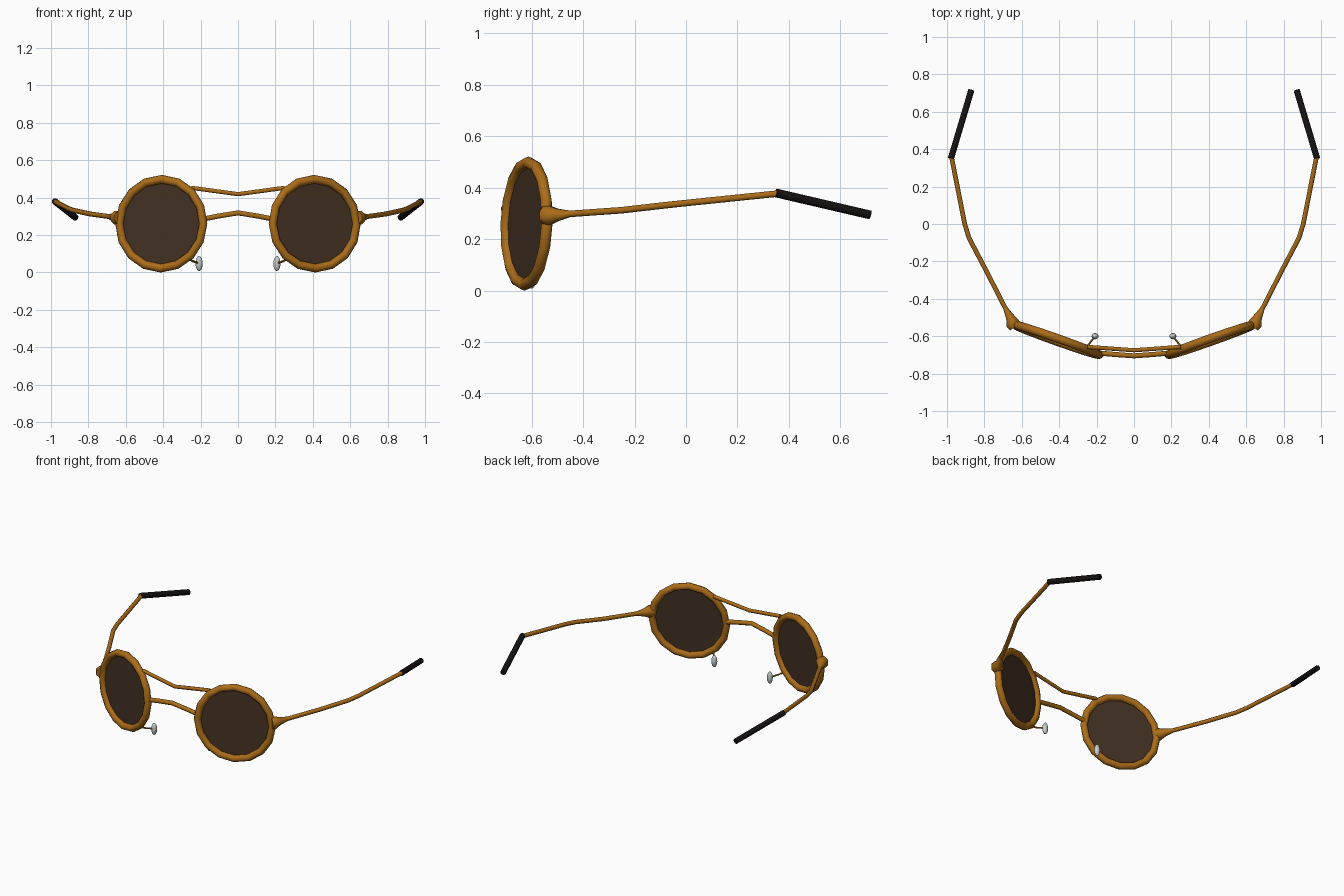
import bpy, bmesh
from math import radians, cos, sin, pi
from mathutils import Matrix, Vector

if "Cube" in bpy.data.objects:
    bpy.data.objects.remove(bpy.data.objects["Cube"])


def material(name, rgb):
    m = bpy.data.materials.new(name)
    m.diffuse_color = (*rgb, 1)
    m.use_nodes = True
    m.node_tree.nodes["Principled BSDF"].inputs["Base Color"].default_value = m.diffuse_color
    return m


BRASS = material("amber_metal", (0.40, 0.15, 0.010))
GLASS = material("dark_glass", (0.055, 0.030, 0.016))
BLACK = material("black_rubber", (0.008, 0.006, 0.006))
CLEAR = material("pad_silicone", (0.55, 0.60, 0.60))


def finish(name, bm, mat, mirror=True, angle=50):
    bmesh.ops.recalc_face_normals(bm, faces=bm.faces)
    me = bpy.data.meshes.new(name)
    bm.to_mesh(me)
    bm.free()
    me.materials.append(mat)
    ob = bpy.data.objects.new(name, me)
    bpy.context.collection.objects.link(ob)
    bpy.ops.object.select_all(action='DESELECT')
    ob.select_set(True)
    bpy.context.view_layer.objects.active = ob
    bpy.ops.object.shade_smooth_by_angle(angle=radians(angle))
    if mirror:
        ob.modifiers.new("mirror", 'MIRROR').use_mirror_merge = False
    return ob


def tube(name, pts, radii, mat, mirror=True, sides=8):
    """Capped round tube through the points, one radius per point."""
    pts = [Vector(p) for p in pts]
    if not isinstance(radii, (list, tuple)):
        radii = [radii] * len(pts)
    bm = bmesh.new()
    rings = []
    for i, p in enumerate(pts):
        d = (pts[min(i + 1, len(pts) - 1)] - pts[max(i - 1, 0)]).normalized()
        u = d.cross(Vector((0, 0, 1))).normalized()
        v = u.cross(d)
        rings.append([bm.verts.new(p + radii[i] * (u * cos(2 * pi * (k + .5) / sides)
                                                   + v * sin(2 * pi * (k + .5) / sides)))
                      for k in range(sides)])
    for a, b in zip(rings, rings[1:]):
        for k in range(sides):
            n = (k + 1) % sides
            bm.faces.new((a[k], a[n], b[n], b[k]))
    bm.faces.new(rings[0])
    bm.faces.new(rings[-1])
    return finish(name, bm, mat, mirror)


# Lens plane: wrapped around the face and leaning back slightly
LENS = (Matrix.Translation((0.41, -0.62, 0.26))
        @ Matrix.Rotation(radians(19.5), 4, 'Z') @ Matrix.Rotation(radians(88), 4, 'X'))
SEG = 16

# Round rims
bm = bmesh.new()
loops = []
for i in range(SEG):
    a = 2 * pi * i / SEG
    loops.append([bm.verts.new(LENS @ Vector(((0.238 + 0.023 * cos(t)) * cos(a),
                                              (0.238 + 0.023 * cos(t)) * sin(a),
                                              0.023 * sin(t))))
                  for t in (2 * pi * j / 8 for j in range(8))])
for i in range(SEG):
    a, b = loops[i], loops[(i + 1) % SEG]
    for j in range(8):
        n = (j + 1) % 8
        bm.faces.new((a[j], b[j], b[n], a[n]))
finish("rim", bm, BRASS)

# Slightly domed lenses
bm = bmesh.new()
bmesh.ops.create_circle(bm, cap_ends=True, radius=0.232, segments=SEG)
bmesh.ops.inset_region(bm, faces=bm.faces[:], thickness=0.11)
for v in bm.verts:
    r = v.co.length / 0.232
    v.co.z = 0.012 * (1 - r * r)
bm.transform(LENS)
finish("lens", bm, GLASS)

# Two bridges between the rims
tube("upper_bridge", [(-0.25, -0.657, 0.452), (0, -0.675, 0.418), (0.25, -0.657, 0.452)],
     0.012, BRASS, mirror=False)
tube("lower_bridge", [(-0.185, -0.69, 0.285), (-0.11, -0.697, 0.300), (0, -0.705, 0.318),
                      (0.11, -0.697, 0.300), (0.185, -0.69, 0.285)],
     0.0145, BRASS, mirror=False)

# Hinge blocks tapering into the temples
tube("hinge", [(0.635, -0.55, 0.292), (0.648, -0.532, 0.292), (0.661, -0.50, 0.294),
               (0.688, -0.45, 0.298)], [0.036, 0.040, 0.026, 0.013], BRASS)

# Temple arms and dark ear tips
tube("temple_arm", [(0.652, -0.52, 0.293), (0.79, -0.25, 0.312), (0.882, -0.075, 0.332),
                    (0.905, 0.0, 0.34), (0.976, 0.36, 0.377)], 0.0135, BRASS)
tube("ear_tip", [(0.979, 0.350, 0.379), (0.870, 0.715, 0.294)], 0.018, BLACK)

# Nose pads on thin wire arms
tube("pad_arm", [(0.268, -0.672, 0.075), (0.243, -0.645, 0.060), (0.212, -0.605, 0.050)],
     0.006, BRASS, sides=6)
bm = bmesh.new()
bmesh.ops.create_uvsphere(bm, u_segments=12, v_segments=8, radius=1,
                          matrix=Matrix.Translation((0.208, -0.60, 0.047))
                          @ Matrix.Diagonal((0.019, 0.017, 0.040, 1)))
finish("nose_pad", bm, CLEAR)
